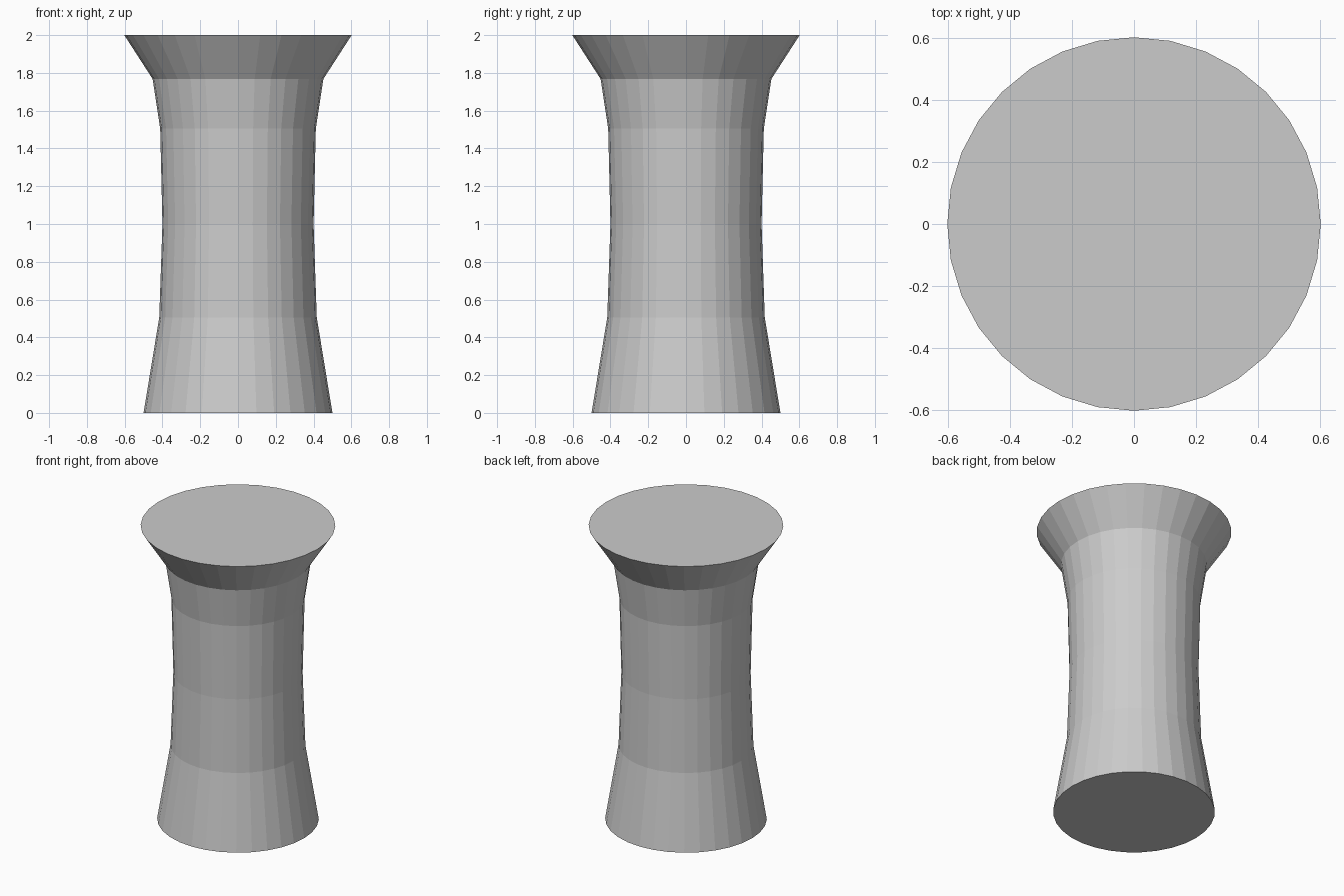
import bpy, bmesh
from math import cos, sin, tau

if "Cube" in bpy.data.objects:
    bpy.data.objects.remove(bpy.data.objects["Cube"])

SIDES = 32
# Pillar profile: (radius, height) from base to flared top
PROFILE = [(0.5, 0), (0.417, 0.505), (0.4, 1.0), (0.412, 1.505), (0.452, 1.768), (0.602, 2.0)]

bm = bmesh.new()
rings = [[bm.verts.new((r * cos(tau * i / SIDES), r * sin(tau * i / SIDES), z))
          for i in range(SIDES)] for r, z in PROFILE]

# Flat-faced side walls
for low, high in zip(rings, rings[1:]):
    for i in range(SIDES):
        j = (i + 1) % SIDES
        bm.faces.new((low[i], low[j], high[j], high[i]))

# Bottom and top caps
bm.faces.new(rings[0][::-1])
bm.faces.new(rings[-1])

mesh = bpy.data.meshes.new("pillar")
bm.to_mesh(mesh)
bm.free()
bpy.context.collection.objects.link(bpy.data.objects.new("pillar", mesh))
